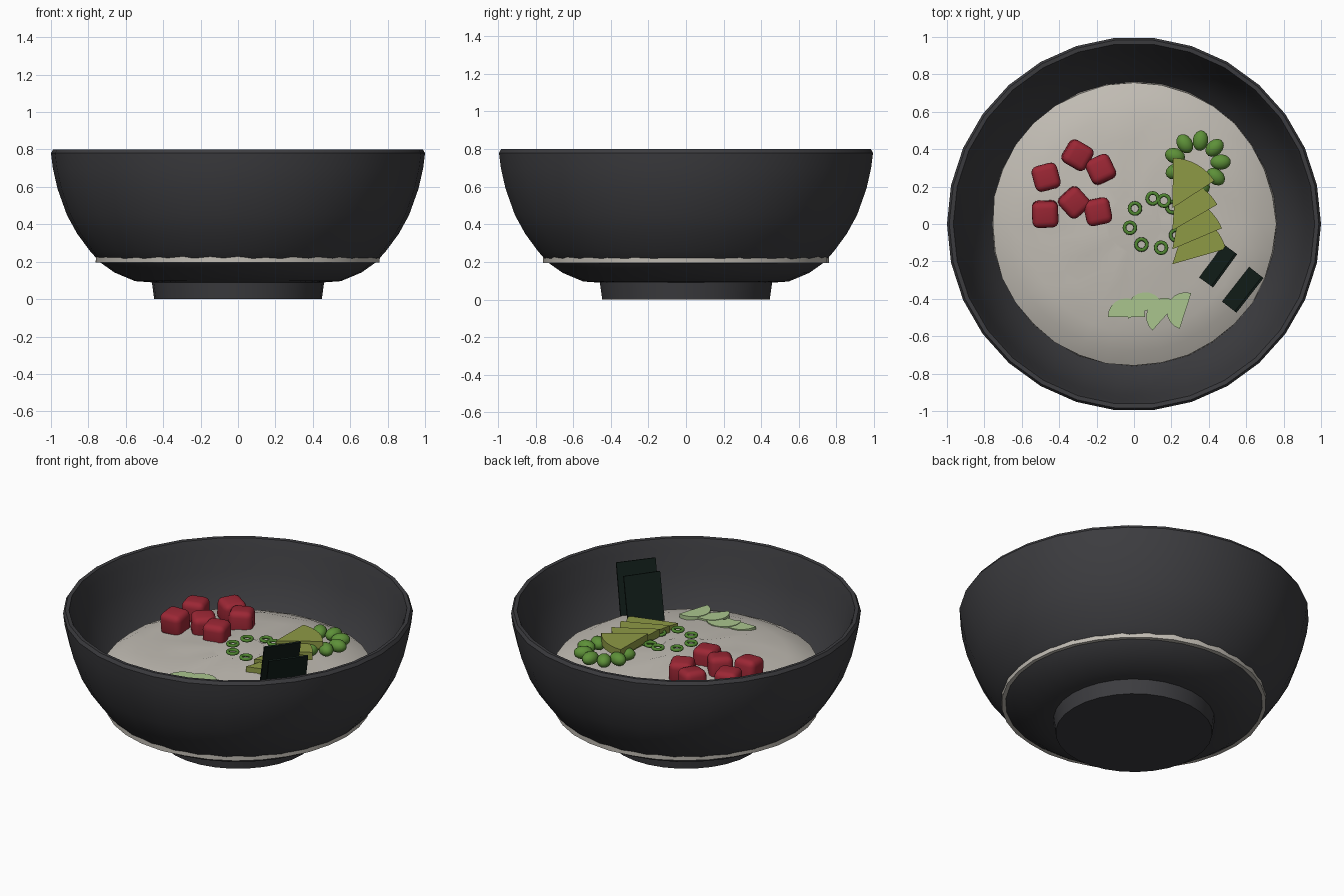
import bpy, bmesh, math, random
from math import sin, cos, pi, radians
from mathutils import Matrix, Vector

if "Cube" in bpy.data.objects:
    bpy.data.objects.remove(bpy.data.objects["Cube"])

random.seed(4)


def material(name, rgb):
    m = bpy.data.materials.new(name)
    m.diffuse_color = (*rgb, 1)
    m.use_nodes = True
    m.node_tree.nodes["Principled BSDF"].inputs["Base Color"].default_value = m.diffuse_color
    return m


CERAMIC = material("dark_ceramic", (0.045, 0.045, 0.05))
RICE = material("rice", (0.53, 0.50, 0.45))
TUNA = material("red_fish", (0.33, 0.02, 0.035))
AVOCADO = material("avocado", (0.27, 0.32, 0.06))
BEAN = material("bean_green", (0.11, 0.28, 0.04))
ONION = material("onion_green", (0.08, 0.24, 0.03))
CUCUMBER = material("cucumber", (0.40, 0.56, 0.27))
SEAWEED = material("seaweed", (0.006, 0.013, 0.01))


def finish(name, bm, mat, angle=35):
    bmesh.ops.recalc_face_normals(bm, faces=bm.faces)
    me = bpy.data.meshes.new(name)
    bm.to_mesh(me)
    bm.free()
    me.materials.append(mat)
    ob = bpy.data.objects.new(name, me)
    bpy.context.collection.objects.link(ob)
    bpy.ops.object.select_all(action='DESELECT')
    ob.select_set(True)
    bpy.context.view_layer.objects.active = ob
    bpy.ops.object.shade_smooth_by_angle(angle=radians(angle))
    return ob


def lathe(profile, n):
    """Closed solid of revolution with flat caps at both ends of the profile."""
    bm = bmesh.new()
    rings = [[bm.verts.new((r * cos(2 * pi * i / n), r * sin(2 * pi * i / n), z))
              for i in range(n)] for r, z in profile]
    for a, b in zip(rings, rings[1:]):
        for i in range(n):
            j = (i + 1) % n
            bm.faces.new((a[i], a[j], b[j], b[i]))
    bm.faces.new(rings[0])
    bm.faces.new(rings[-1])
    return bm


def sector(name, x, y, z, r, start, span, thick, mat):
    """Flat pie slice extruded upward."""
    bm = bmesh.new()
    pts = [(x, y)] if span < 180 else []
    for i in range(11):
        a = radians(start + span * i / 10)
        pts.append((x + r * cos(a), y + r * sin(a)))
    f = bm.faces.new([bm.verts.new((px, py, z)) for px, py in pts])
    top = bmesh.ops.extrude_face_region(bm, geom=[f])['geom']
    for v in top:
        if isinstance(v, bmesh.types.BMVert):
            v.co.z += thick
    return finish(name, bm, mat)


# Bowl with thin wall, and its tapered foot
finish("bowl", lathe([
    (0.44, 0.088), (0.55, 0.096), (0.66, 0.142), (0.735, 0.195), (0.79, 0.255), (0.86, 0.35),
    (0.915, 0.45), (0.965, 0.59), (0.99, 0.7), (1.0, 0.78), (0.988, 0.8), (0.966, 0.798),
    (0.948, 0.74), (0.92, 0.61), (0.87, 0.48), (0.81, 0.37), (0.745, 0.29), (0.66, 0.2),
    (0.5, 0.14)], 30), CERAMIC)
finish("foot", lathe([(0.448, 0), (0.462, 0.1)], 30), CERAMIC)

# Rice: low mound with a slightly uneven top and rim
bm = lathe([(0.76, 0.195), (0.762, 0.3), (0.76, 0.445), (0.68, 0.485), (0.58, 0.51),
            (0.45, 0.525), (0.3, 0.54), (0.15, 0.55)], 32)
for v in bm.verts:
    if v.co.z > 0.46:
        v.co.z += random.uniform(-0.007, 0.007)
    else:
        k = random.uniform(0.993, 1.003)
        v.co.x *= k
        v.co.y *= k
finish("rice", bm, RICE, 50)

# Fish cubes with rounded edges
for i, (x, y, a) in enumerate([(-.47, .25, 15), (-.302, .368, 60), (-.178, .292, 25),
                               (-.475, .053, 2), (-.32, .115, 42), (-.193, .066, 12)]):
    bm = bmesh.new()
    bmesh.ops.create_cube(bm, size=0.14)
    bmesh.ops.bevel(bm, geom=bm.edges[:], offset=0.035, segments=4, affect='EDGES', profile=0.5)
    tilt = Matrix.Rotation(radians(random.uniform(-8, 8)), 4, 'X')
    bm.transform(Matrix.Translation((x, y, 0.571)) @ Matrix.Rotation(radians(a), 4, 'Z') @ tilt)
    finish(f"fish_cube_{i}", bm, TUNA, 60)

# Avocado fan, each slice overlapping the next
for i, (y, a) in enumerate([(.085, 33), (-.035, 30), (-.135, 23), (-.215, 16)]):
    sector(f"avocado_slice_{i}", 0.205, y, 0.573 - 0.016 * i, 0.268 + 0.01 * i,
           a, 56, 0.048, AVOCADO)

# Cucumber half moons
for i, (x, y, a) in enumerate([(-.04, -.497, 90), (.06, -.465, 114),
                               (.165, -.495, 138), (.275, -.465, 162)]):
    sector(f"cucumber_slice_{i}", x, y, 0.51 + 0.003 * i, 0.1, a - 90, 180, 0.027, CUCUMBER)

# Beans in a ring, pointing outward
for i in range(9):
    a = radians(2 + 40 * i)
    bm = bmesh.new()
    bmesh.ops.create_uvsphere(bm, u_segments=14, v_segments=9, radius=1)
    bm.transform(Matrix.Translation((.338 + .125 * cos(a), .327 + .12 * sin(a), 0.565))
                 @ Matrix.Rotation(a, 4, 'Z') @ Matrix.Diagonal((.056, .042, .038, 1)))
    finish(f"bean_{i}", bm, BEAN, 60)

# Spring onion rings
for i, (x, y) in enumerate([(.005, .083), (-.022, -.02), (.04, -.11), (.145, -.127),
                            (.1, .137), (.16, .125), (.205, .09), (.225, -.06)]):
    bpy.ops.mesh.primitive_torus_add(location=(x, y, 0.582 if x < .2 else 0.565),
                                     major_radius=0.029, minor_radius=0.01,
                                     major_segments=16, minor_segments=8)
    ob = bpy.context.object
    ob.name = f"onion_ring_{i}"
    ob.data.materials.append(ONION)
    bpy.ops.object.shade_smooth()

# Seaweed sheets leaning outward
for i, (x, y, a, w) in enumerate([(.448, -.222, 54, .22), (.582, -.352, 52, .235)]):
    bm = bmesh.new()
    bmesh.ops.create_cube(bm, size=1)
    bm.transform(Matrix.Translation((x, y, 0.65)) @ Matrix.Rotation(radians(a), 4, 'Z')
                 @ Matrix.Rotation(radians(16), 4, 'X') @ Matrix.Diagonal((w, .012, .31, 1)))
    finish(f"seaweed_sheet_{i}", bm, SEAWEED)
